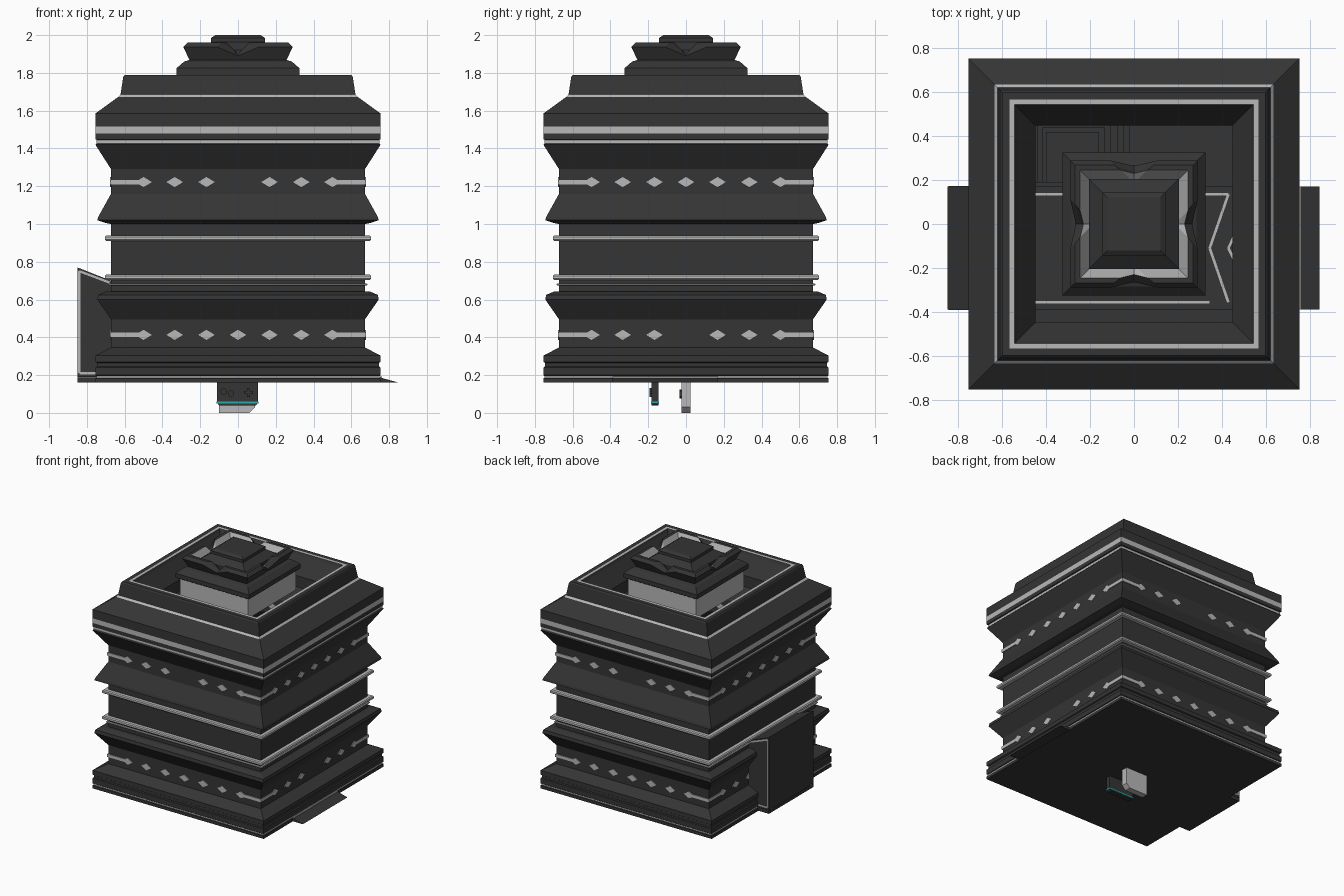
import bpy, bmesh, math
from mathutils import Matrix

if "Cube" in bpy.data.objects:
    bpy.data.objects.remove(bpy.data.objects["Cube"])


def material(name, c):
    m = bpy.data.materials.new(name)
    m.diffuse_color = (*c, 1)
    m.use_nodes = True
    m.node_tree.nodes["Principled BSDF"].inputs["Base Color"].default_value = m.diffuse_color
    return m


DARK = material("charcoal", (0.035, 0.035, 0.035))
LIGHT = material("pale_trim", (0.48, 0.48, 0.48))
TEAL = material("teal", (0.02, 0.42, 0.45))


def finish(bm, name, mats, recalc=True):
    if recalc:
        bmesh.ops.recalc_face_normals(bm, faces=bm.faces)
    me = bpy.data.meshes.new(name)
    bm.to_mesh(me)
    bm.free()
    for m in mats:
        me.materials.append(m)
    ob = bpy.data.objects.new(name, me)
    bpy.context.collection.objects.link(ob)
    return ob


def skin(name, loops, lights, closed=False, floor=False, top=False):
    """Bridge successive loops of points; lights = indices of pale segments."""
    bm = bmesh.new()
    rows = [[bm.verts.new(p) for p in lp] for lp in loops]
    n, k = len(rows), len(rows[0])
    for i in range(n if closed else n - 1):
        a, b = rows[i], rows[(i + 1) % n]
        for j in range(k):
            f = bm.faces.new((a[j], a[(j + 1) % k], b[(j + 1) % k], b[j]))
            f.material_index = 1 if i in lights else 0
    if floor:
        bm.faces.new(rows[0][::-1])
    if top:
        bm.faces.new(rows[-1])
    return finish(bm, name, (DARK, LIGHT), closed)


def square(w, z):
    return [(-w, -w, z), (w, -w, z), (w, w, z), (-w, w, z)]


def prisms(name, polys, d0, d1, axis, mat, turns=(0,)):
    """Extrude 2D polygons along an axis, repeated around z by quarter turns."""
    put = {"y": lambda u, v, d: (u, d, v), "z": lambda u, v, d: (u, v, d)}[axis]
    bm = bmesh.new()
    for t in turns:
        rot = Matrix.Rotation(t * math.pi / 2, 4, "Z")
        for poly in polys:
            lo = [bm.verts.new(rot @ Matrix.Translation(put(u, v, d0)).translation) for u, v in poly]
            hi = [bm.verts.new(rot @ Matrix.Translation(put(u, v, d1)).translation) for u, v in poly]
            bm.faces.new(lo)
            bm.faces.new(hi[::-1])
            for j in range(len(poly)):
                k = (j + 1) % len(poly)
                bm.faces.new((lo[j], hi[j], hi[k], lo[k]))
    return finish(bm, name, (mat,))


def rect(x0, x1, y0, y1):
    return [(x0, y0), (x1, y0), (x1, y1), (x0, y1)]


def strip(pts, t):
    """Thin ribbon polygons along a polyline."""
    out = []
    for (x0, y0), (x1, y1) in zip(pts, pts[1:]):
        l = math.hypot(x1 - x0, y1 - y0)
        nx, ny = -(y1 - y0) / l * t / 2, (x1 - x0) / l * t / 2
        out.append([(x0 + nx, y0 + ny), (x0 - nx, y0 - ny), (x1 - nx, y1 - ny), (x1 + nx, y1 + ny)])
    return out


# Tower shell: square profile (half width, height), P marks a pale segment
P = 1
shell = [(.755, .16), (.755, .183), (.75, .186, P), (.75, .196), (.755, .2), (.755, .24),
         (.747, .245), (.747, .265), (.755, .27), (.755, .303), (.745, .308), (.672, .347),
         (.672, .495), (.745, .60), (.74, .625), (.70, .642), (.672, .642), (.672, 1.0),
         (.70, 1.005), (.745, 1.02), (.74, 1.038), (.672, 1.16), (.672, 1.29),
         (.755, 1.42), (.748, 1.427, P), (.748, 1.445), (.755, 1.448), (.755, 1.475),
         (.755, 1.478, P), (.755, 1.515), (.755, 1.585), (.635, 1.672, P), (.622, 1.685),
         (.607, 1.782), (.60, 1.79), (.567, 1.79, P), (.545, 1.79), (.535, 1.77),
         (.45, 1.65), (.45, 1.56)]
skin("tower_shell", [square(p[0], p[1]) for p in shell],
     [i for i, p in enumerate(shell) if len(p) > 2], floor=True)

# Rounded rails around the waist
for i, (z, w, h) in enumerate([(.68, .685, .005), (.718, .705, .014), (.925, .705, .014)]):
    c = h * .5
    prof = [(.665, z - h), (w - c, z - h), (w, z - c), (w, z + c), (w - c, z + h), (.665, z + h)]
    skin(f"waist_rail_{i}", [square(*p) for p in prof], range(6), closed=True)


# Diamond friezes; the middle diamond is left out on alternate faces
def diamond(x, z):
    return [(x - .044, z), (x, z - .027), (x + .044, z), (x, z + .027)]


def frieze(name, z, turns, middle):
    xs = [s * x for x in (.167, .335, .5) for s in (-1, 1)] + ([0] if middle else [])
    polys = [diamond(x, z) for x in xs]
    polys += [rect(.52, .678, z - .012, z + .012), rect(-.678, -.52, z - .012, z + .012)]
    prisms(name, polys, -.678, -.668, "y", LIGHT, turns)


frieze("upper_frieze_front_back", 1.222, (0, 2), False)
frieze("upper_frieze_sides", 1.222, (1, 3), True)
frieze("lower_frieze_front_back", .413, (0, 2), True)
frieze("lower_frieze_sides", .413, (1, 3), False)

# Roof pedestal and finial
ped = [(.30, 1.62), (.30, 1.775), (.325, 1.79), (.325, 1.825), (.285, 1.86), (.25, 1.87)]
skin("roof_pedestal", [square(*p) for p in ped], [0], floor=True, top=True)
fin = [(.205, 1.87), (.205, 1.92), (.143, 1.963), (.143, 1.985), (.12, 2.0)]
skin("roof_finial", [square(*p) for p in fin], [], top=True)


# Flared crown with a V notch in the middle of each side
def notched(w, z, a, cw, cz):
    pts = []
    for t in range(4):
        rot = Matrix.Rotation(t * math.pi / 2, 3, "Z")
        for p in ((-w, -w, z), (-a, -w, z), (0, -cw, cz), (a, -w, z)):
            pts.append(tuple(Matrix.Translation(p).to_translation() @ rot.transposed()))
    return pts


crown = [(.255, 1.865, .03, .25, 1.865), (.29, 1.937, .11, .265, 1.89),
         (.268, 1.96, .09, .24, 1.90), (.245, 1.96, .06, .23, 1.90), (.205, 1.885, .02, .205, 1.885)]
skin("roof_crown", [notched(*c) for c in crown], [3])

# Side porch on the left with pale outline on both cheeks
cheek = [(-.85, .19), (-.66, .19), (-.66, .695), (-.85, .77)]
prisms("porch", [cheek], -.39, .17, "y", DARK)
edge = [(-.68, .69), (-.84, .75), (-.84, .21), (-.68, .21)]
for n, y in (("front", -.393), ("back", .169)):
    prisms(f"porch_trim_{n}", strip(edge, .012), y, y + .004, "y", LIGHT)

# Floor walkway running through the tower, ending in a thin ramp on the right
prisms("walkway", [[(-.85, .162), (.845, .162), (.75, .188), (-.85, .188)]], -.39, .17, "y", DARK)
lines = strip([(-.85, .135), (.43, .135), (.345, -.11), (.43, -.357)], .012)
lines += strip([(-.85, -.357), (.345, -.357)], .012) + strip([(.55, .135), (.43, -.11), (.55, -.357)], .012)
prisms("walkway_lines", lines, .186, .191, "z", LIGHT)
prisms("ramp_edge", [rect(.752, .762, -.39, .17)], .18, .192, "z", LIGHT)

# Stepped plinth inside
for i in range(6):
    g = .02 * i
    prisms(f"inner_step_{i}", [rect(-.5 + g, -.02 - g * 1.4, .19, .52 - g)],
           .17 + .015 * i, .185 + .015 * i, "z", DARK)

# Pale hand-held device hanging under the floor
prisms("pale_device", [[(-.1, 0), (.06, 0), (.09, .03), (.09, .31), (-.1, .31)]], -.025, .025, "y", LIGHT)


# Buttons: two discs and a cross
def buttons(name, x_disc, x_cross, z, y):
    polys = [[(cx + .017 * math.cos(k * math.pi / 6), cz + .017 * math.sin(k * math.pi / 6))
              for k in range(12)] for cx, cz in ((x_disc - .02, z + .005), (x_disc + .02, z - .005))]
    polys += [rect(x_cross - .024, x_cross + .024, z - .008, z + .008),
              rect(x_cross - .008, x_cross + .008, z - .024, z + .024)]
    return prisms(name, polys, y - .01, y + .003, "y", DARK)


buttons("pale_device_buttons", .045, -.05, .1, -.025)

# Dark device with a teal seam
body = prisms("dark_device", [[(-.1, .04), (.095, .04), (.107, .055), (.107, .25), (-.112, .25), (-.112, .055)]],
              -.182, -.145, "y", DARK)
prisms("dark_device_seam", [rect(-.114, .109, .05, .06)], -.186, -.142, "y", TEAL)
buttons("dark_device_buttons", -.057, .055, .108, -.182)
